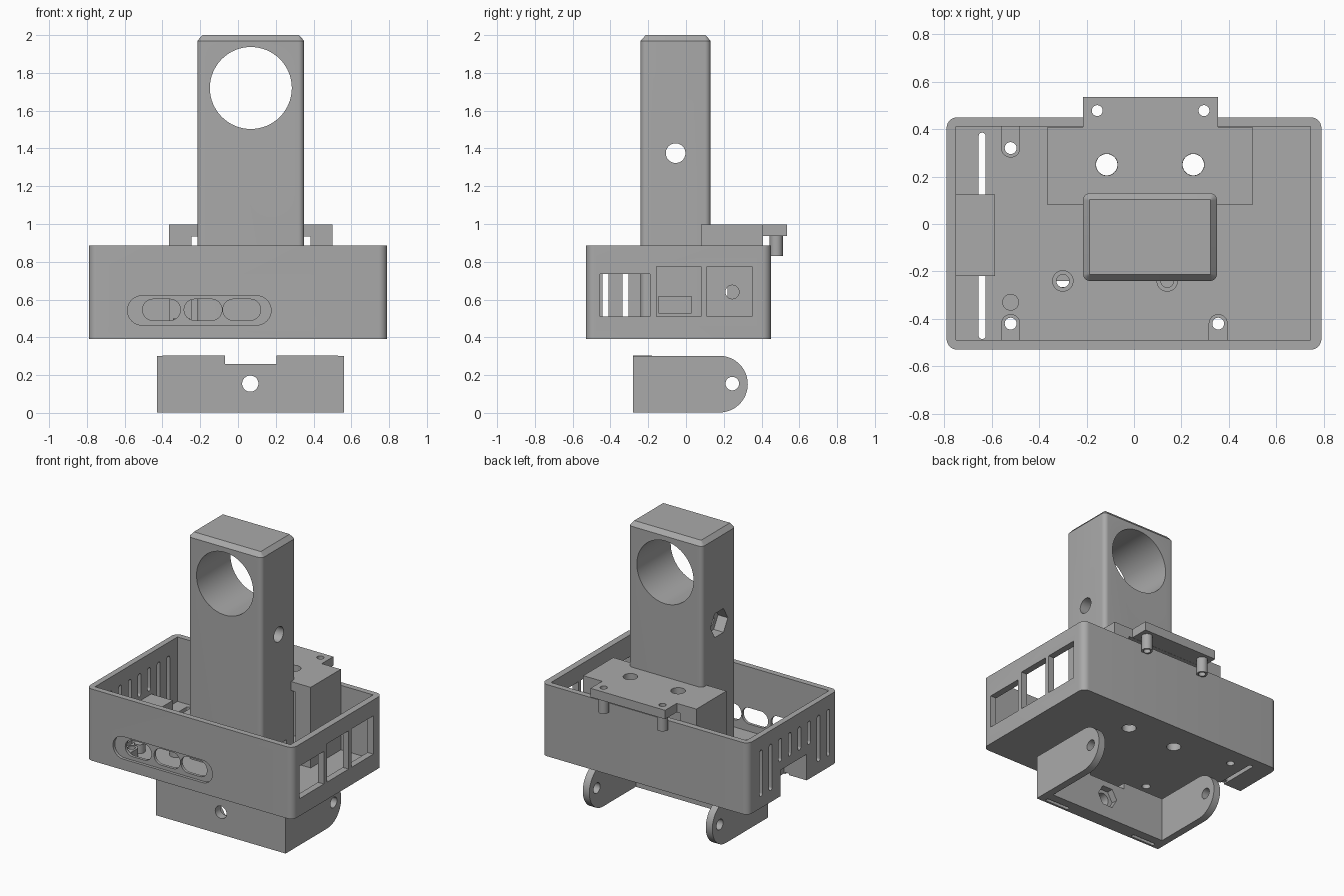
import bpy, bmesh
from math import sin, cos, pi

if "Cube" in bpy.data.objects:
    bpy.data.objects.remove(bpy.data.objects["Cube"])

GREY = (0.4, 0.4, 0.4, 1)
grey = bpy.data.materials.new("plain grey")
grey.use_nodes = True
grey.diffuse_color = GREY
grey.node_tree.nodes["Principled BSDF"].inputs["Base Color"].default_value = GREY


def rounded(u0, u1, v0, v1, r=0.0, n=8):
    """Rounded rectangle outline."""
    if not r:
        return [(u0, v0), (u1, v0), (u1, v1), (u0, v1)]
    r = min(r, (u1 - u0) / 2 - 1e-4, (v1 - v0) / 2 - 1e-4)
    corners = [(u1 - r, v1 - r), (u0 + r, v1 - r), (u0 + r, v0 + r), (u1 - r, v0 + r)]
    return [(cu + r * cos(pi / 2 * (q + k / n)), cv + r * sin(pi / 2 * (q + k / n)))
            for q, (cu, cv) in enumerate(corners) for k in range(n + 1)]


def circle(u, v, r, n=40):
    return [(u + r * cos(2 * pi * k / n), v + r * sin(2 * pi * k / n)) for k in range(n)]


def prism(name, outline, axis, lo, hi, chamfer=0.0):
    """Extrude an outline along an axis, optionally chamfering the far end."""
    place = {"x": lambda u, v, w: (w, u, v),
             "y": lambda u, v, w: (u, w, v),
             "z": lambda u, v, w: (u, v, w)}[axis]
    bm = bmesh.new()
    ring = [[bm.verts.new(place(u, v, w)) for u, v in outline] for w in (lo, hi - chamfer)]
    n = len(outline)
    bm.faces.new(ring[0])
    end = bm.faces.new(ring[1])
    for i in range(n):
        j = (i + 1) % n
        bm.faces.new((ring[0][i], ring[0][j], ring[1][j], ring[1][i]))
    bmesh.ops.recalc_face_normals(bm, faces=bm.faces)
    if chamfer:
        bmesh.ops.inset_region(bm, faces=[end], thickness=chamfer * 0.9)
        bmesh.ops.translate(bm, verts=end.verts, vec=place(0, 0, chamfer))
    mesh = bpy.data.meshes.new(name)
    bm.to_mesh(mesh)
    bm.free()
    mesh.materials.append(grey)
    obj = bpy.data.objects.new(name, mesh)
    bpy.context.scene.collection.objects.link(obj)
    return obj


def combine(obj, outline, axis, lo, hi, operation="DIFFERENCE"):
    """Cut a prism out of a part, or join one to it."""
    tool = prism("cutter", outline, axis, lo, hi)
    mod = obj.modifiers.new("shape", "BOOLEAN")
    mod.operation, mod.solver, mod.object = operation, "EXACT", tool
    bpy.context.view_layer.update()
    graph = bpy.context.evaluated_depsgraph_get()
    mesh = bpy.data.meshes.new_from_object(obj.evaluated_get(graph))
    obj.modifiers.clear()
    obj.data = mesh
    bpy.data.objects.remove(tool)


def add(obj, *args):
    combine(obj, *args, "UNION")


# Open tray
FLOOR = 0.44
tray = prism("tray", rounded(-0.79, 0.79, -0.53, 0.45, 0.045), "z", 0.39, 0.885)
combine(tray, rounded(-0.75, 0.745, -0.49, 0.41), "z", FLOOR, 1.0)

# Screw bosses on the floor
for x, y, wall in ((-0.52, 0.32, 0.42), (-0.52, -0.42, -0.5), (0.355, -0.42, -0.5)):
    add(tray, circle(x, y, 0.04), "z", 0.4, 0.5)
    add(tray, rounded(x - 0.04, x + 0.04, min(y, wall), max(y, wall)), "z", 0.4, 0.5)
    combine(tray, circle(x, y, 0.025), "z", 0.3, 0.6)
for x in (-0.3, 0.14):
    add(tray, circle(x, -0.24, 0.045), "z", 0.4, 0.5)
    combine(tray, circle(x, -0.24, 0.027), "z", 0.3, 0.6)
add(tray, circle(-0.52, -0.33, 0.035), "z", 0.4, 0.5)
for x in (-0.115, 0.25):
    combine(tray, circle(x, 0.25, 0.045), "z", 0.3, 0.5)

# Long floor slot
combine(tray, rounded(-0.655, -0.625, -0.485, 0.385, 0.015), "z", 0.3, 0.5)

# Socket housing, open below and at the side
add(tray, rounded(-0.77, -0.585, -0.22, 0.125), "z", 0.4, 0.6)
combine(tray, rounded(-0.9, -0.615, -0.19, 0.095), "z", 0.3, 0.57)

# Vent slots in one side wall
for k in range(8):
    y = -0.425 + 0.105 * k
    low = 0.63 if -0.22 <= y <= 0.125 else 0.47
    combine(tray, rounded(y - 0.016, y + 0.016, low, 0.79, 0.016), "x", -0.9, -0.7)

# Port windows in the other side wall
for y0, y1, top in ((-0.455, -0.19, 0.735), (-0.155, 0.08, 0.775), (0.11, 0.35, 0.775)):
    combine(tray, rounded(y0, y1, 0.51, top), "x", 0.7, 0.9)

# Recessed front panel with three oval openings
combine(tray, rounded(-0.585, 0.175, 0.465, 0.62, 0.077), "y", -0.6, -0.51)
for x in (-0.505, -0.285, -0.08):
    combine(tray, rounded(x, x + 0.2, 0.49, 0.602, 0.055), "y", -0.6, -0.45)

# Tower with a large cross hole
tower = prism("tower", rounded(-0.215, 0.35, -0.24, 0.13, 0.03), "z", 0.42, 2.0, 0.03)
combine(tower, circle(0.068, 1.72, 0.217, 64), "y", -0.5, 0.5)
combine(tower, circle(-0.055, 1.375, 0.052), "x", -0.5, 0.5)
combine(tower, circle(-0.055, 1.375, 0.095, 6), "x", -0.3, -0.14)
combine(tower, rounded(-0.145, 0.03, 0.53, 0.615), "x", 0.22, 0.5)

# Bridge behind the tower, with a rear tab
bridge = prism("bridge", rounded(-0.365, 0.5, 0.08, 0.408), "z", 0.42, 0.997)
combine(bridge, rounded(-0.245, 0.385, 0.3, 0.935), "y", 0.0, 0.6)
add(bridge, rounded(-0.215, 0.355, 0.35, 0.535), "z", 0.936, 0.997)
combine(bridge, circle(0.245, 0.64, 0.036), "x", -0.5, 0.6)
for x in (-0.115, 0.25):
    combine(bridge, circle(x, 0.25, 0.046), "z", 0.9, 1.1)

# Hollow pegs below the tab
for x in (-0.155, 0.295):
    add(bridge, circle(x, 0.478, 0.035), "z", 0.83, 0.95)
    combine(bridge, circle(x, 0.478, 0.023), "z", 0.8, 1.1)

# Lower mounting bracket: front wall and two rounded ears
bracket = prism("bracket_wall", rounded(-0.4, 0.53, -0.28, -0.18), "z", 0.002, 0.303)
arc = [(0.177 + 0.15 * sin(pi * k / 24), 0.152 - 0.15 * cos(pi * k / 24)) for k in range(25)]
for x in (-0.43, 0.51):
    add(bracket, [(-0.28, 0.002)] + arc + [(-0.28, 0.302)], "x", x, x + 0.05)
combine(bracket, circle(0.245, 0.155, 0.036), "x", -0.6, 0.7)
combine(bracket, rounded(-0.07, 0.203, 0.26, 0.4), "y", -0.4, 0.0)
combine(bracket, circle(0.065, 0.155, 0.043), "y", -0.4, 0.0)
combine(bracket, circle(0.065, 0.155, 0.075, 6), "y", -0.225, 0.0)
for x in (-0.285, 0.415):
    combine(bracket, rounded(x - 0.09, x + 0.09, -0.265, -0.24, 0.012), "z", -0.1, 0.5)

# Smooth the round walls, keep the edges crisp
bpy.ops.object.select_all(action="DESELECT")
for part in (tray, tower, bridge, bracket):
    part.select_set(True)
    bpy.context.view_layer.objects.active = part
bpy.ops.object.shade_smooth_by_angle()
